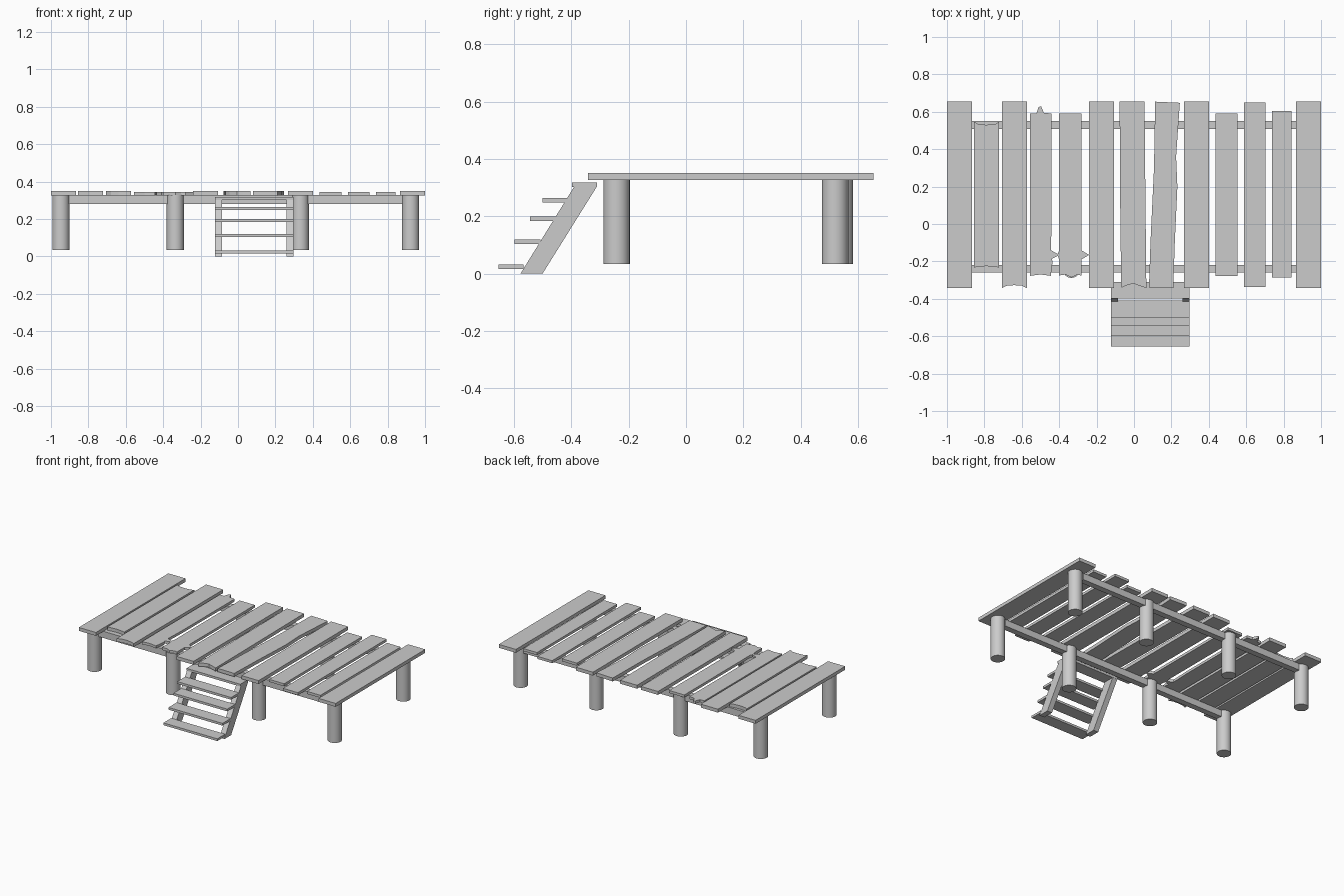
import bpy, bmesh


def prism(name, pts, place, lo, hi):
    """Extrude a closed 2D outline between two levels."""
    bm = bmesh.new()
    a = [bm.verts.new(place(p, lo)) for p in pts]
    b = [bm.verts.new(place(p, hi)) for p in pts]
    bm.faces.new(a[::-1])
    bm.faces.new(b)
    for i in range(len(pts)):
        j = (i + 1) % len(pts)
        bm.faces.new((a[i], a[j], b[j], b[i]))
    bmesh.ops.recalc_face_normals(bm, faces=bm.faces)
    me = bpy.data.meshes.new(name)
    bm.to_mesh(me)
    bm.free()
    ob = bpy.data.objects.new(name, me)
    bpy.context.collection.objects.link(ob)
    return ob


def flat(p, h):
    return (p[0], p[1], h)


def side(p, h):
    return (h, p[0], p[1])


def box(name, x0, x1, y0, y1, z0, z1):
    return prism(name, [(x0, y0), (x1, y0), (x1, y1), (x0, y1)], flat, z0, z1)


Z0, Z1, ZT = 0.326, 0.35, 0.344

# Whole deck planks: x range, y range, top height
for x0, x1, y0, y1, top in [
    (-1.0, -0.867, -0.342, 0.654, Z1),
    (-0.24, -0.107, -0.342, 0.654, Z1),
    (0.267, 0.40, -0.342, 0.654, Z1),
    (0.437, 0.553, -0.277, 0.59, ZT),
    (0.587, 0.702, -0.337, 0.65, ZT),
    (0.737, 0.843, -0.287, 0.605, ZT),
    (0.867, 1.0, -0.342, 0.654, Z1),
]:
    box("deck_plank", x0, x1, y0, y1, Z0, top)

# Worn and splintered planks, outlines counter-clockwise from front left
worn = [
    [(-0.855, -0.232), (-0.79, -0.225), (-0.722, -0.232), (-0.722, 0.545),
     (-0.74, 0.535), (-0.79, 0.53), (-0.835, 0.535), (-0.855, 0.547)],
    [(-0.707, -0.342), (-0.68, -0.33), (-0.64, -0.327), (-0.60, -0.33),
     (-0.573, -0.342), (-0.573, 0.654), (-0.707, 0.654)],
    [(-0.555, -0.277), (-0.50, -0.27), (-0.445, -0.277), (-0.435, -0.20),
     (-0.44, -0.187), (-0.398, -0.165), (-0.445, -0.14), (-0.44, 0.0),
     (-0.44, 0.59), (-0.482, 0.595), (-0.497, 0.63), (-0.51, 0.625),
     (-0.522, 0.59), (-0.555, 0.59)],
    [(-0.40, -0.275), (-0.365, -0.27), (-0.335, -0.285), (-0.305, -0.272),
     (-0.282, -0.275), (-0.282, -0.19), (-0.24, -0.165), (-0.282, -0.14),
     (-0.282, 0.59), (-0.40, 0.59), (-0.40, -0.14), (-0.41, -0.165),
     (-0.40, -0.19)],
    [(-0.068, -0.342), (-0.045, -0.33), (-0.005, -0.318), (0.03, -0.33),
     (0.066, -0.342), (0.056, 0.654), (-0.077, 0.654), (-0.073, 0.0)],
    [(0.08, -0.34), (0.21, -0.342), (0.218, -0.1), (0.232, 0.2),
     (0.225, 0.36), (0.245, 0.648), (0.113, 0.654), (0.107, 0.3),
     (0.088, -0.1)],
]
for pts, top in zip(worn, (Z1, Z1, ZT, ZT, Z1, Z1)):
    prism("worn_plank", pts, flat, Z0, top)

# Long beams under the deck
for name, y in (("front_beam", -0.239), ("back_beam", 0.529)):
    box(name, -0.905, 0.88, y - 0.021, y + 0.021, 0.28, 0.327)

# Round posts
for x in (-0.947, -0.335, 0.333, 0.923):
    for name, y in (("front_post", -0.242),
                    ("back_post", 0.536 if x == -0.335 else 0.52)):
        bpy.ops.mesh.primitive_cylinder_add(
            vertices=32, radius=0.046, depth=0.293, location=(x, y, 0.1805))
        bpy.context.object.name = name
        bpy.ops.object.shade_smooth_by_angle()

# Stair stringers
stringer = [(-0.577, 0), (-0.5, 0), (-0.311, 0.303), (-0.39, 0.303)]
for x in (-0.123, 0.259):
    prism("stair_stringer", stringer, side, x, x + 0.038)

# Stair treads: front edge, back edge, underside
for y0, y1, z in [(-0.654, -0.567, 0.016), (-0.597, -0.507, 0.103),
                  (-0.544, -0.455, 0.183), (-0.5, -0.41, 0.248),
                  (-0.398, -0.311, 0.302)]:
    box("stair_tread", -0.123, 0.297, y0, y1, z, z + 0.016)
